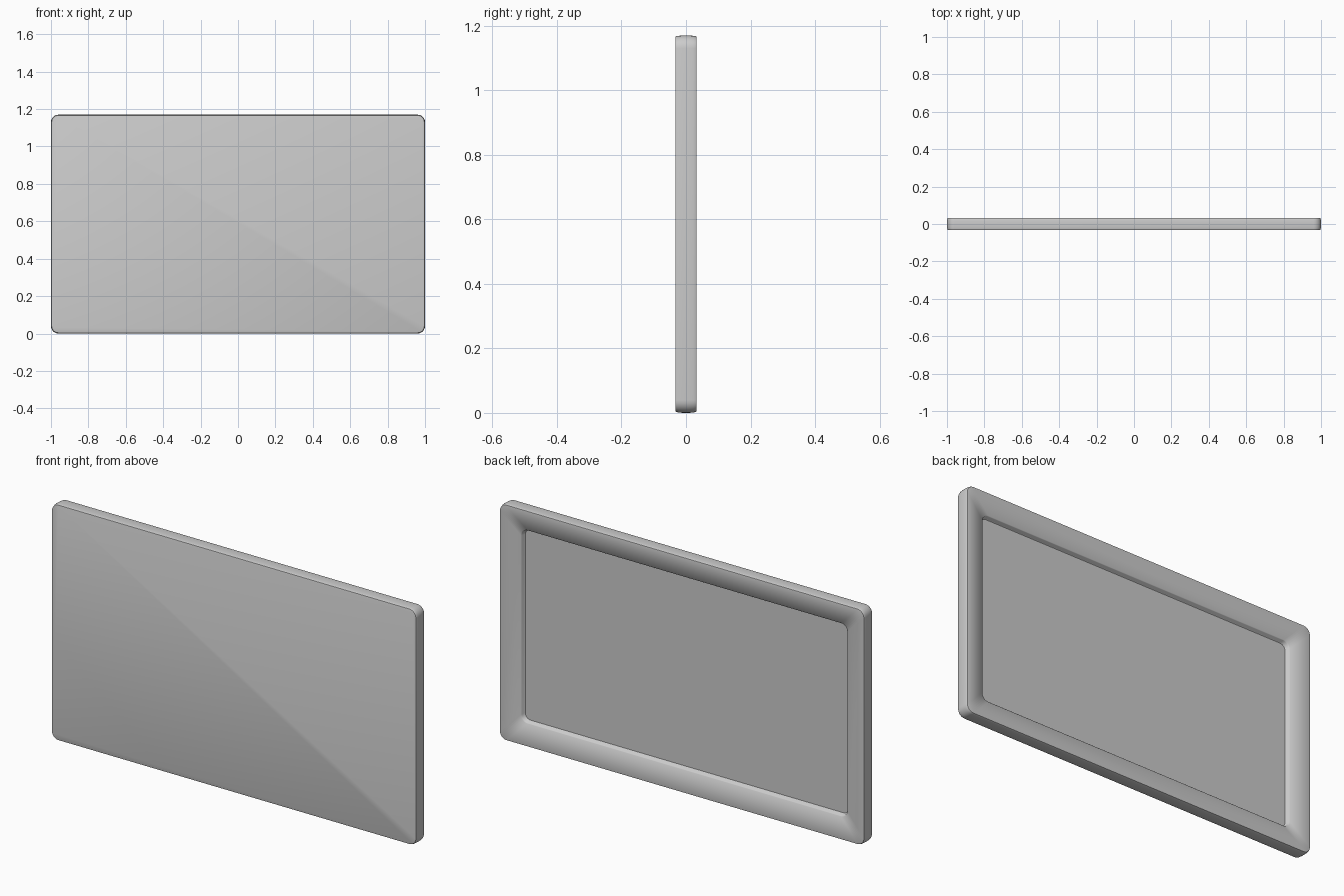
import bpy
import math

cube = bpy.data.objects.get("Cube")
if cube:
    bpy.data.objects.remove(cube, do_unlink=True)

W, H, D = 2.0, 1.17, 0.066
STEPS = 6  # segments per rounded corner

grey = bpy.data.materials.new("plain grey")
grey.use_nodes = True
COLOUR = (0.6, 0.6, 0.6, 1)
grey.diffuse_color = COLOUR
grey.node_tree.nodes["Principled BSDF"].inputs["Base Color"].default_value = COLOUR


def ring(inset, y, radius):
    """Rounded rectangle, inset from the outer size, at depth y."""
    hx, hz = W / 2 - inset, H / 2 - inset
    points = []
    for corner, (sx, sz) in enumerate([(1, 1), (-1, 1), (-1, -1), (1, -1)]):
        for i in range(STEPS + 1):
            a = math.pi / 2 * (corner + i / STEPS)
            points.append((sx * (hx - radius) + radius * math.cos(a), y,
                           H / 2 + sz * (hz - radius) + radius * math.sin(a)))
    return points


def loft(name, rings):
    """Skin the rings in order and close both ends."""
    n = len(rings[0])
    verts = [p for r in rings for p in r]
    faces = [list(range(n)), list(range(len(verts) - n, len(verts)))[::-1]]
    for k in range(len(rings) - 1):
        for i in range(n):
            j = (i + 1) % n
            faces.append([k * n + i, (k + 1) * n + i, (k + 1) * n + j, k * n + j])
    mesh = bpy.data.meshes.new(name)
    mesh.from_pydata(verts, [], faces)
    mesh.materials.append(grey)
    obj = bpy.data.objects.new(name, mesh)
    bpy.context.collection.objects.link(obj)
    return obj


# Softly bulged outer edge, from the flat front to the back rim
rings = []
for i in range(13):
    t = math.pi * (i / 12 - 0.5)
    bulge = 0.007 * (1 - math.cos(t) ** 0.6) if 0 < i < 12 else 0.007
    rings.append(ring(bulge, D / 2 * math.sin(t), 0.04 - bulge))

# Sloping back frame, then a small rounded step down to the recessed panel
for inset, y, radius in [(0.106, 0.014, 0.035), (0.109, 0.011, 0.033),
                         (0.112, -0.005, 0.031), (0.115, -0.008, 0.029)]:
    rings.append(ring(inset, y, radius))

panel = loft("flat_screen_panel", rings)
bpy.context.view_layer.objects.active = panel
panel.select_set(True)
bpy.ops.object.mode_set(mode="EDIT")
bpy.ops.mesh.select_all(action="SELECT")
bpy.ops.mesh.normals_make_consistent(inside=False)
bpy.ops.object.mode_set(mode="OBJECT")
bpy.ops.object.shade_smooth_by_angle(angle=math.radians(40))
